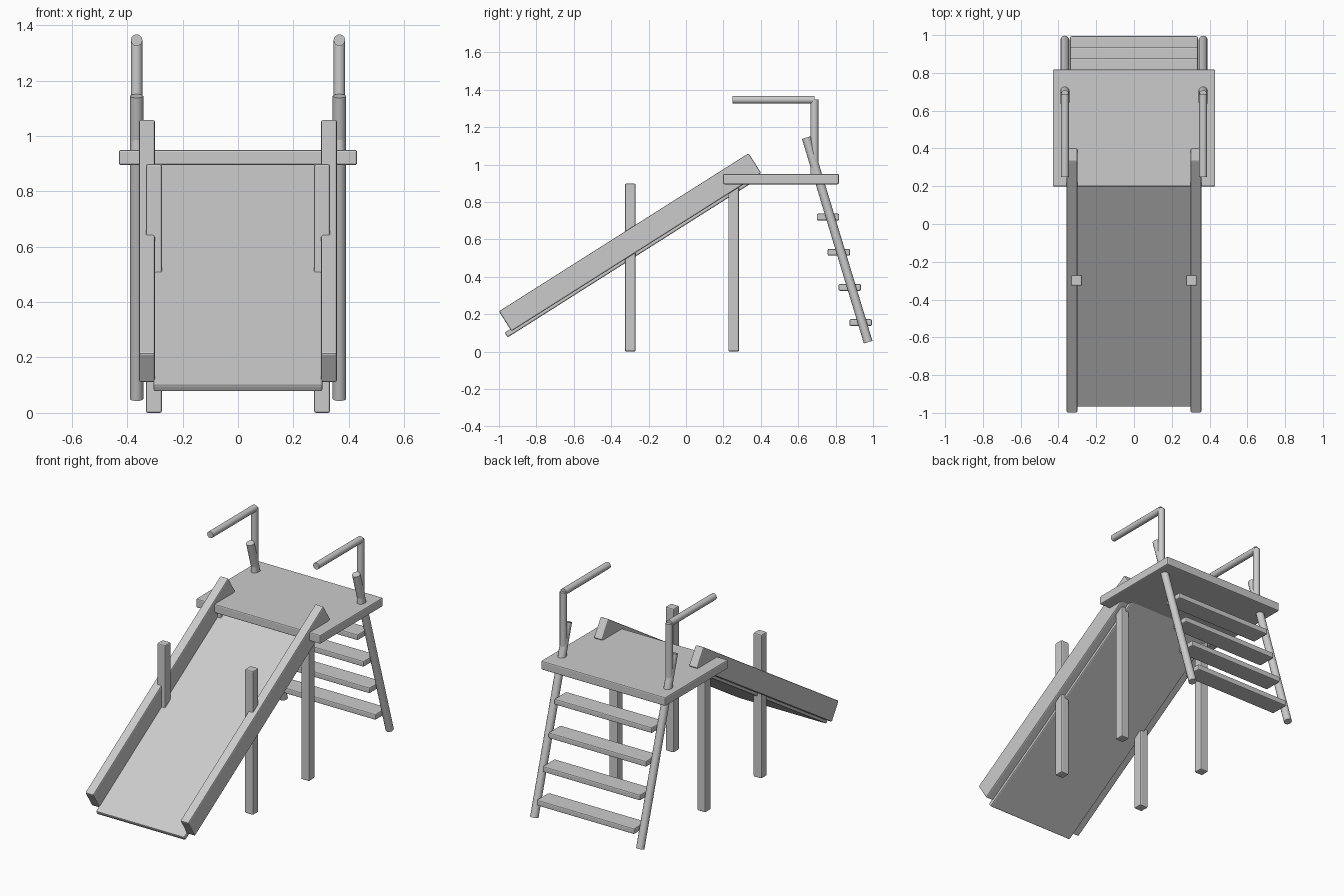
import bpy
from math import atan2, cos, sin
from mathutils import Vector

if "Cube" in bpy.data.objects:
    bpy.data.objects.remove(bpy.data.objects["Cube"])


def box(name, loc, size, rot_x=0.0, bevel=0.007):
    bpy.ops.mesh.primitive_cube_add(size=1, location=loc)
    o = bpy.context.object
    o.name = name
    o.scale = size
    bpy.ops.object.transform_apply(location=False, rotation=False, scale=True)
    o.rotation_euler.x = rot_x
    m = o.modifiers.new("soft_edges", 'BEVEL')
    m.width = bevel
    m.segments = 2
    return o


def bar(name, a, b, r):
    a, b = Vector(a), Vector(b)
    bpy.ops.mesh.primitive_cylinder_add(vertices=12, radius=r, depth=(b - a).length,
                                        location=(a + b) / 2)
    o = bpy.context.object
    o.name = name
    o.rotation_euler = (b - a).to_track_quat('Z', 'Y').to_euler()
    bpy.ops.object.shade_smooth_by_angle(angle=0.7)
    return o


# Platform
box("platform", (0, 0.508, 0.922), (0.86, 0.62, 0.055))

# Slide: along = distance up the slope, down = distance below the rail centre line
tilt = atan2(0.845, 1.335)


def on_slope(along, down, x=0.0):
    return (x, -0.299 + along * cos(tilt) + down * sin(tilt),
            0.5845 + along * sin(tilt) - down * cos(tilt))


low, high = -0.825, 0.725
box("slide_bed", on_slope((low + high) / 2, 0.065), (0.61, high - low, 0.03), tilt)

for side, s in (("left", -1), ("right", 1)):
    box(f"slide_rail_{side}", on_slope(0, 0, s * 0.3285), (0.057, 1.58, 0.126), tilt)

    # Posts under the slide and platform
    for place, y in (("front", -0.298), ("back", 0.255)):
        box(f"{place}_post_{side}", (s * 0.3035, y, 0.449), (0.057, 0.057, 0.898))

    # Ladder rails and bent handrails
    x = s * 0.366
    bar(f"ladder_rail_{side}", (x, 0.974, 0.05), (x, 0.643, 1.144), 0.024)
    bar(f"handrail_post_{side}", (x, 0.687, 0.92), (x, 0.687, 1.348), 0.021)
    bar(f"handrail_grip_{side}", (x, 0.248, 1.346), (x, 0.687, 1.346), 0.021)

# Ladder steps
for i in range(4):
    box(f"ladder_step_{i + 1}", (0, 0.934 - i * 0.0583, 0.155 + i * 0.188),
        (0.675, 0.12, 0.036))
